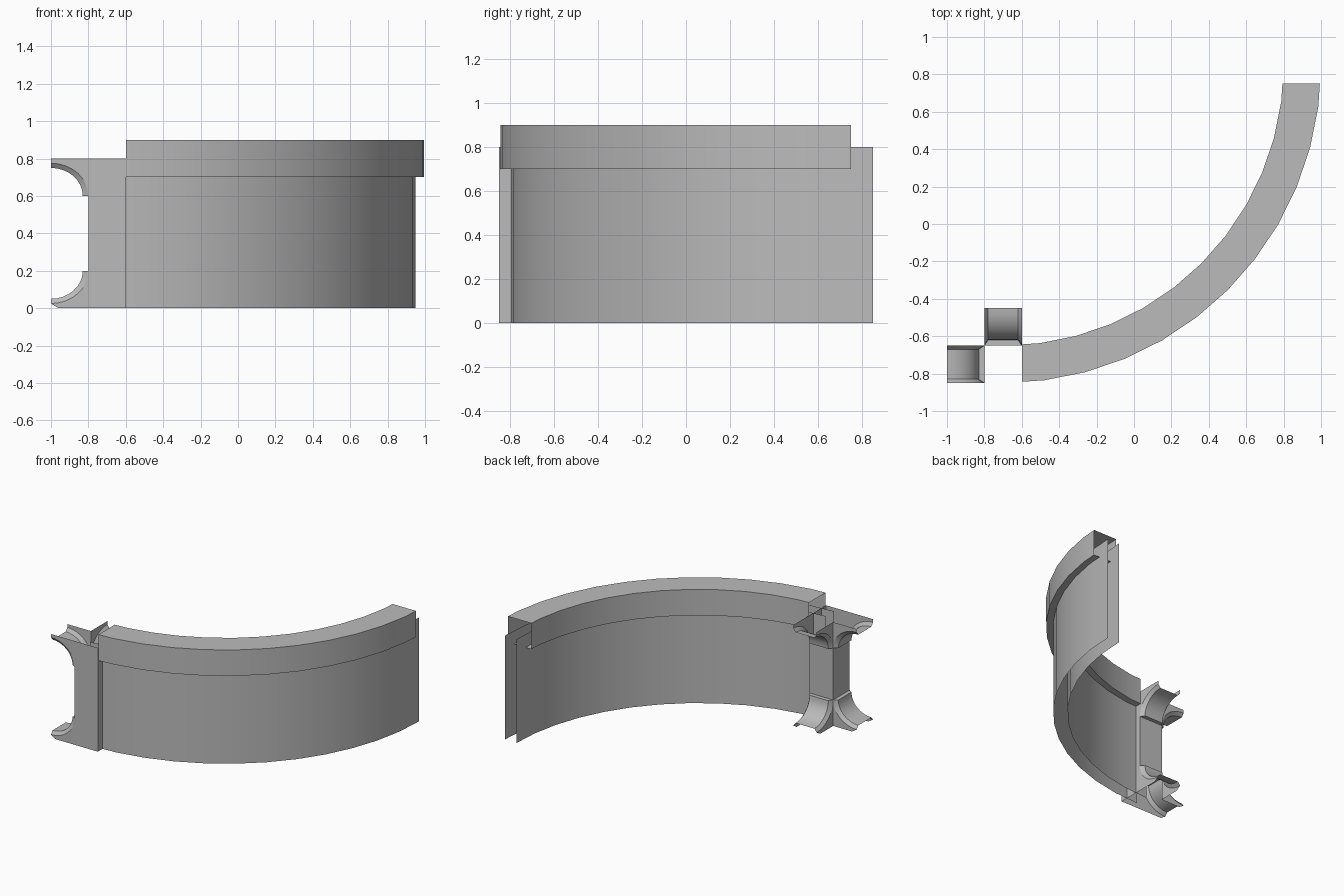
import bpy, bmesh, math
from mathutils import Vector

cube = bpy.data.objects.get("Cube")
if cube:
    bpy.data.objects.remove(cube, do_unlink=True)

GREY = (0.5, 0.5, 0.5, 1)
stone = bpy.data.materials.new("grey_stone")
stone.use_nodes = True
stone.diffuse_color = GREY
stone.node_tree.nodes["Principled BSDF"].inputs["Base Color"].default_value = GREY

CX, CY = -0.7, 0.85      # centre of the quarter turn
STEPS = 12


def finish(bm, name, smooth=True):
    bmesh.ops.remove_doubles(bm, verts=bm.verts, dist=1e-4)
    bmesh.ops.recalc_face_normals(bm, faces=bm.faces)
    mesh = bpy.data.meshes.new(name)
    bm.to_mesh(mesh)
    bm.free()
    obj = bpy.data.objects.new(name, mesh)
    obj.data.materials.append(stone)
    bpy.context.collection.objects.link(obj)
    if smooth:
        bpy.ops.object.select_all(action='DESELECT')
        obj.select_set(True)
        bpy.context.view_layer.objects.active = obj
        bpy.ops.object.shade_smooth_by_angle(angle=math.radians(30))
    return obj


def sweep(profile, closed):
    """Turn a (radius, height) profile through a quarter circle."""
    bm = bmesh.new()
    rings = []
    for i in range(STEPS + 1):
        a = math.pi / 2 * i / STEPS
        rings.append([bm.verts.new((CX + r * math.sin(a), CY - r * math.cos(a), z))
                      for r, z in profile])
    n = len(profile)
    for a, b in zip(rings, rings[1:]):
        for k in range(n if closed else n - 1):
            m = (k + 1) % n
            bm.faces.new((a[k], b[k], b[m], a[m]))
    return bm


# Thin curved wall skins
for name, radius in (("outer_wall", 1.65), ("inner_wall", 1.55)):
    finish(sweep([(radius, 0), (radius, 0.8)], False), name)

# Coping on top of the wall, trimmed square at both ends
bm = sweep([(1.5, 0.7), (1.7, 0.7), (1.7, 0.9), (1.5, 0.9)], True)
for co, no in (((-0.6, 0, 0), (-1, 0, 0)), ((0, 0.75, 0), (0, 1, 0))):
    bmesh.ops.bisect_plane(bm, geom=bm.verts[:] + bm.edges[:] + bm.faces[:],
                           plane_co=co, plane_no=no, clear_outer=True)
finish(bm, "coping")

# Hollow pillar: full height on the outer sides, shaft only on the inner sides
bm = bmesh.new()
A, B, C, D = (-0.8, -0.85), (-0.6, -0.85), (-0.6, -0.65), (-0.8, -0.65)
for p, q, low, high in ((A, B, 0, 0.8), (B, C, 0, 0.8), (C, D, 0.2, 0.6), (D, A, 0.2, 0.6)):
    bm.faces.new([bm.verts.new((*c, z)) for c, z in
                  ((p, low), (q, low), (q, high), (p, high))])
finish(bm, "pillar", False)


def arc(ru, rz, v, n=8):
    """Concave curve from the shaft out to the tip, as (out, across, height)."""
    return [(0.2 - ru * math.cos(t), v, 0.6 + rz * math.sin(t))
            for t in (math.pi / 2 * i / n for i in range(n + 1))]


def bracket(name, origin, out, across, base):
    """Flared arm with a chamfered concave face; flipped for the foot."""
    bm = bmesh.new()
    o, u, w = Vector(origin), Vector(out), Vector(across)

    def face(points):
        verts = []
        for a, b, z in points:
            p = o + u * a + w * b
            verts.append(bm.verts.new((p.x, p.y, 0.8 - z if base else z)))
        bm.faces.new(verts)

    def ribbon(p, q):
        for i in range(len(p) - 1):
            face((p[i], p[i + 1], q[i + 1], q[i]))

    mid = [arc(0.17, 0.15, s * 0.08) for s in (-1, 1)]
    side = [arc(0.2, 0.175, s * 0.1) for s in (-1, 1)]
    ribbon(mid[0], mid[1])
    for m, s in zip(mid, side):
        ribbon(m, s)
        v = s[0][1]
        corner = [(0.16, v, 0.8)] if base else [(0.2, v, 0.8)]
        face(s + corner + [(0, v, 0.8)])
    face((side[0][0], mid[0][0], mid[1][0], side[1][0]))
    finish(bm, name)


# Two arms at the head and two at the foot
for base, part in ((False, "capital"), (True, "foot")):
    bracket(part + "_side_arm", (-0.8, -0.75, 0), (-1, 0, 0), (0, 1, 0), base)
    bracket(part + "_back_arm", (-0.7, -0.65, 0), (0, 1, 0), (1, 0, 0), base)
